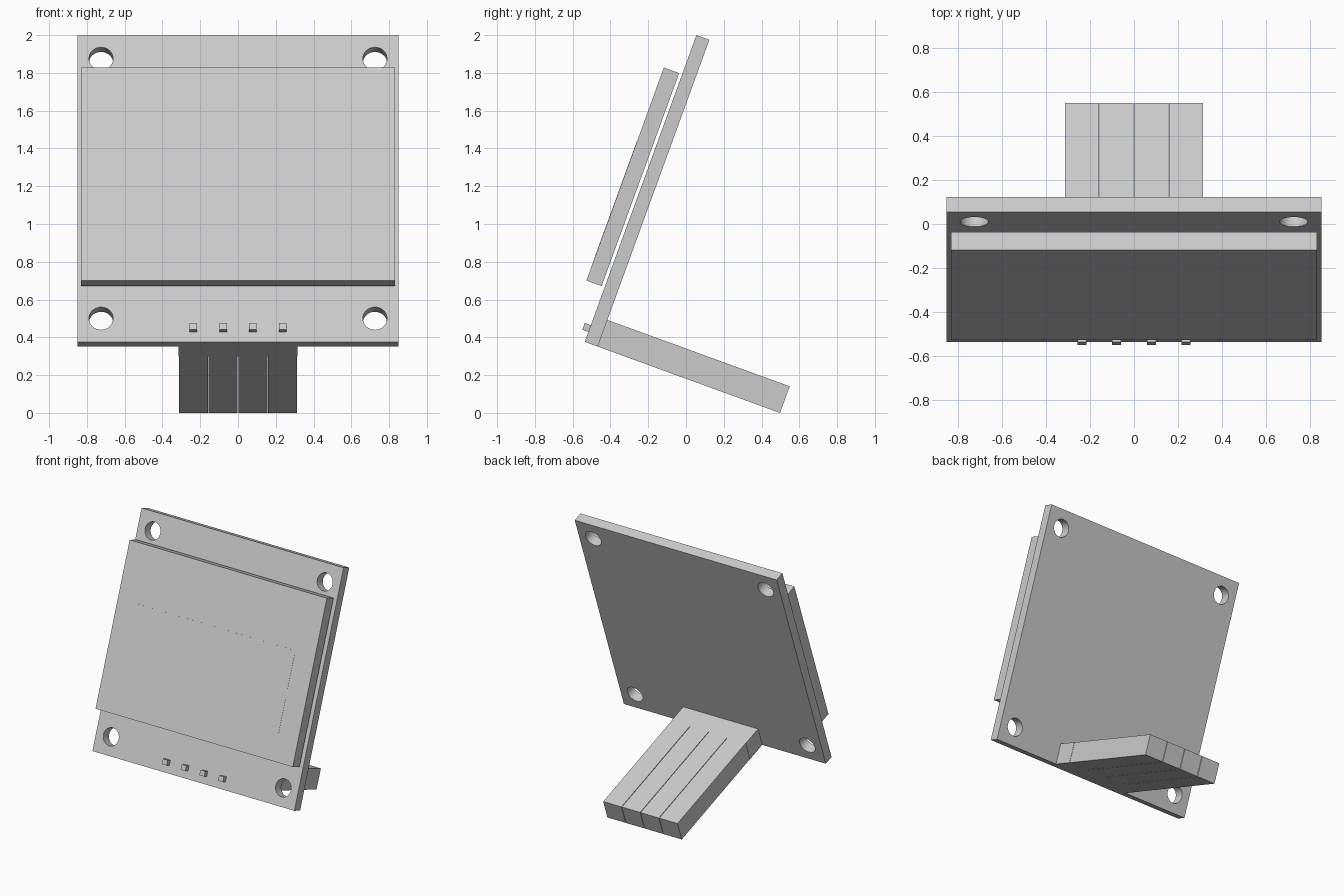
import bpy
import math
from mathutils import Matrix

if "Cube" in bpy.data.objects:
    bpy.data.objects.remove(bpy.data.objects["Cube"], do_unlink=True)

grey = bpy.data.materials.new("light_grey")
grey.use_nodes = True
colour = (0.6, 0.6, 0.6, 1.0)
grey.diffuse_color = colour
grey.node_tree.nodes["Principled BSDF"].inputs["Base Color"].default_value = colour

# Everything is laid out upright (y = depth behind the board face,
# z = height on the board), then leaned back together.
LEAN = Matrix.Translation((0, -0.536, 0.376)) @ Matrix.Rotation(math.radians(-20), 4, "X")

WIDTH, HEIGHT, THICK = 1.70, 1.728, 0.073
HOLE_X, HOLE_INSET, HOLE_R = 0.725, 0.132, 0.064
PITCH, HEADER_H = 0.1575, 0.15
BASE_END, SOCKET_END = 0.229, 1.10


def box(name, x, y, z):
    """Box given by its (low, high) range on each axis."""
    bpy.ops.mesh.primitive_cube_add(size=1)
    obj = bpy.context.object
    obj.name = name
    size = [b - a for a, b in (x, y, z)]
    centre = [(a + b) / 2 for a, b in (x, y, z)]
    obj.data.transform(Matrix.Translation(centre) @ Matrix.Diagonal((*size, 1)))
    obj.data.materials.append(grey)
    obj.matrix_world = LEAN
    return obj


# Circuit board with a mounting hole in each corner
board = box("circuit_board", (-WIDTH / 2, WIDTH / 2), (0, THICK), (0, HEIGHT))
for side in (-1, 1):
    for height in (HOLE_INSET, HEIGHT - HOLE_INSET):
        bpy.ops.mesh.primitive_cylinder_add(vertices=40, radius=HOLE_R, depth=0.4)
        cutter = bpy.context.object
        cutter.name = "hole_cutter"
        cutter.hide_render = True
        cutter.data.materials.append(grey)
        cutter.matrix_world = (LEAN @ Matrix.Translation((side * HOLE_X, THICK / 2, height))
                               @ Matrix.Rotation(math.pi / 2, 4, "X"))
        cut = board.modifiers.new("hole", "BOOLEAN")
        cut.operation = "DIFFERENCE"
        cut.solver = "EXACT"
        cut.object = cutter
        bpy.context.view_layer.objects.active = board
        bpy.ops.object.modifier_apply(modifier=cut.name)
        bpy.data.objects.remove(cutter, do_unlink=True)
bpy.ops.object.select_all(action="DESELECT")
board.select_set(True)
bpy.context.view_layer.objects.active = board
bpy.ops.object.shade_smooth_by_angle(angle=math.radians(30))

# Screen panel standing just off the board, with its active area
box("screen_panel", (-0.83, 0.83), (-0.103, -0.017), (0.308, 1.508))
box("active_area", (-0.664, 0.664), (-0.104, -0.1), (0.438, 1.094))

# Pin header base behind the lower edge
box("header_base", (-2 * PITCH, 2 * PITCH), (THICK, BASE_END), (0, HEADER_H))

# Four sockets and the pin tips showing through the front
for i in range(4):
    x = (i - 1.5) * PITCH
    half = PITCH / 2 - 0.002
    box(f"socket_{i + 1}", (x - half, x + half), (BASE_END, SOCKET_END), (0, HEADER_H))
    box(f"pin_{i + 1}", (x - 0.02, x + 0.02), (-0.034, THICK + 0.02),
        (HEADER_H / 2 - 0.019, HEADER_H / 2 + 0.019))
